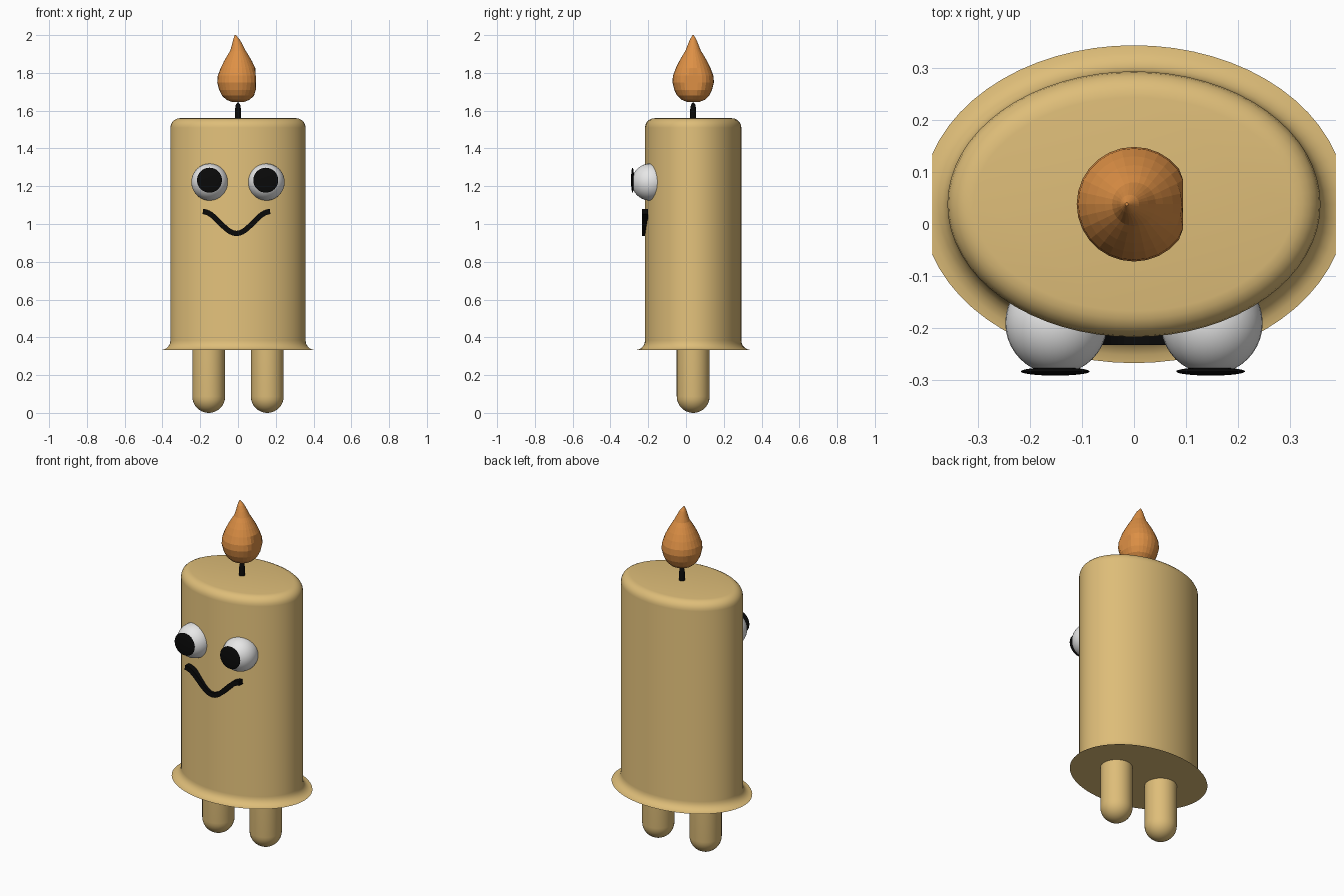
import bpy, bmesh, math
from mathutils import Matrix

if "Cube" in bpy.data.objects:
    bpy.data.objects.remove(bpy.data.objects["Cube"])

CY = 0.038  # depth of the candle axis


def material(name, rgb):
    m = bpy.data.materials.new(name)
    m.use_nodes = True
    m.diffuse_color = (*rgb, 1)
    m.node_tree.nodes["Principled BSDF"].inputs["Base Color"].default_value = (*rgb, 1)
    return m


wax = material("wax", (0.73, 0.51, 0.19))
orange = material("flame_orange", (0.73, 0.28, 0.06))
white = material("eye_white", (0.8, 0.8, 0.8))
black = material("black", (0.003, 0.003, 0.003))


def add_object(name, bm, mat, smooth=40):
    bmesh.ops.recalc_face_normals(bm, faces=bm.faces)
    mesh = bpy.data.meshes.new(name)
    bm.to_mesh(mesh)
    bm.free()
    mesh.materials.append(mat)
    ob = bpy.data.objects.new(name, mesh)
    bpy.context.collection.objects.link(ob)
    if smooth:
        bpy.ops.object.select_all(action="DESELECT")
        ob.select_set(True)
        bpy.context.view_layer.objects.active = ob
        bpy.ops.object.shade_smooth_by_angle(angle=math.radians(smooth))
    return ob


def lathe(profile, sides, x=0, y=CY):
    """Rings of (radius, z, x shift), closed at both ends."""
    bm = bmesh.new()
    rings = []
    for r, z, shift in profile:
        angles = [2 * math.pi * i / sides for i in range(sides)]
        rings.append([bm.verts.new((x + shift + r * math.cos(a), y + r * math.sin(a), z))
                      for a in angles])
    for low, high in zip(rings, rings[1:]):
        for i in range(sides):
            j = (i + 1) % sides
            bm.faces.new((low[i], low[j], high[j], high[i]))
    bm.faces.new(rings[0])
    bm.faces.new(rings[-1])
    return bm


def ball(radii, centre):
    bm = bmesh.new()
    bmesh.ops.create_uvsphere(bm, u_segments=32, v_segments=20, radius=1)
    bmesh.ops.rotate(bm, verts=bm.verts, matrix=Matrix.Rotation(math.pi / 2, 3, "X"))
    bmesh.ops.scale(bm, verts=bm.verts, vec=radii)
    bmesh.ops.translate(bm, verts=bm.verts, vec=centre)
    return bm


# Oval wax body with rounded rims
bm = lathe([(1, 0.333, 0), (1, 1.56, 0)], 64, y=0)
bmesh.ops.scale(bm, verts=bm.verts, vec=(0.358, 0.255, 1))
bmesh.ops.translate(bm, verts=bm.verts, vec=(0, CY, 0))
rims = [e for e in bm.edges if abs(e.verts[0].co.z - e.verts[1].co.z) < 0.01]
bmesh.ops.bevel(bm, geom=rims, offset=0.05, offset_type="OFFSET", segments=5,
                profile=0.5, affect="EDGES")
add_object("candle_body", bm, wax)

# Legs, eyes and pupils on both sides
for side, s in (("left", 1), ("right", -1)):
    r = 0.087
    steps = [i * math.pi / 16 for i in range(9)]
    foot = [(max(r * math.sin(t), 0.002), r * (1 - math.cos(t)), 0) for t in steps]
    add_object(side + "_leg", lathe(foot + [(r, 0.4, 0)], 32, x=0.155 * s), wax)
    add_object(side + "_eye", ball((0.098, 0.098, 0.098), (0.149 * s, -0.19, 1.222)), white)
    add_object(side + "_pupil", ball((0.066, 0.008, 0.066),
                                     (0.149 * s - 0.002, -0.283, 1.232)), black)

# Smile: a flat extruded ribbon
bm = bmesh.new()
path = []
for i in range(25):
    t = -1 + i / 12
    path.append((-0.008 + 0.178 * t, 1.008 - 0.058 * math.cos(math.pi * t)))
rows = []
for i, (x, z) in enumerate(path):
    a, b = path[max(i - 1, 0)], path[min(i + 1, len(path) - 1)]
    dx, dz = b[0] - a[0], b[1] - a[1]
    k = 0.014 / math.hypot(dx, dz)
    rows.append([bm.verts.new((x - dz * k * w, y, z + dx * k * w))
                 for w, y in ((-1, -0.232), (1, -0.232), (1, -0.2), (-1, -0.2))])
for a, b in zip(rows, rows[1:]):
    for i in range(4):
        j = (i + 1) % 4
        bm.faces.new((a[i], a[j], b[j], b[i]))
bm.faces.new(rows[0])
bm.faces.new(rows[-1])
add_object("smile", bm, black, 0)

# Wick with a tapered tip
add_object("wick", lathe([(0.016, 1.55, 0), (0.016, 1.605, 0), (0.012, 1.63, 0),
                          (0.004, 1.642, 0)], 16), black)

# Faceted flame, slightly flattened on its left, with a leaning tip
flame = [(0.03, 1.645, 0), (0.062, 1.658, 0), (0.085, 1.68, 0), (0.1, 1.71, 0),
         (0.11, 1.75, 0), (0.107, 1.785, 0), (0.092, 1.825, 0), (0.075, 1.86, 0),
         (0.056, 1.893, 0), (0.042, 1.915, 0), (0.03, 1.945, -0.003),
         (0.018, 1.975, -0.008), (0.003, 2.0, -0.014)]
bm = lathe(flame, 28)
for v in bm.verts:
    v.co.x = min(v.co.x, 0.094)
add_object("flame", bm, orange, 0)
